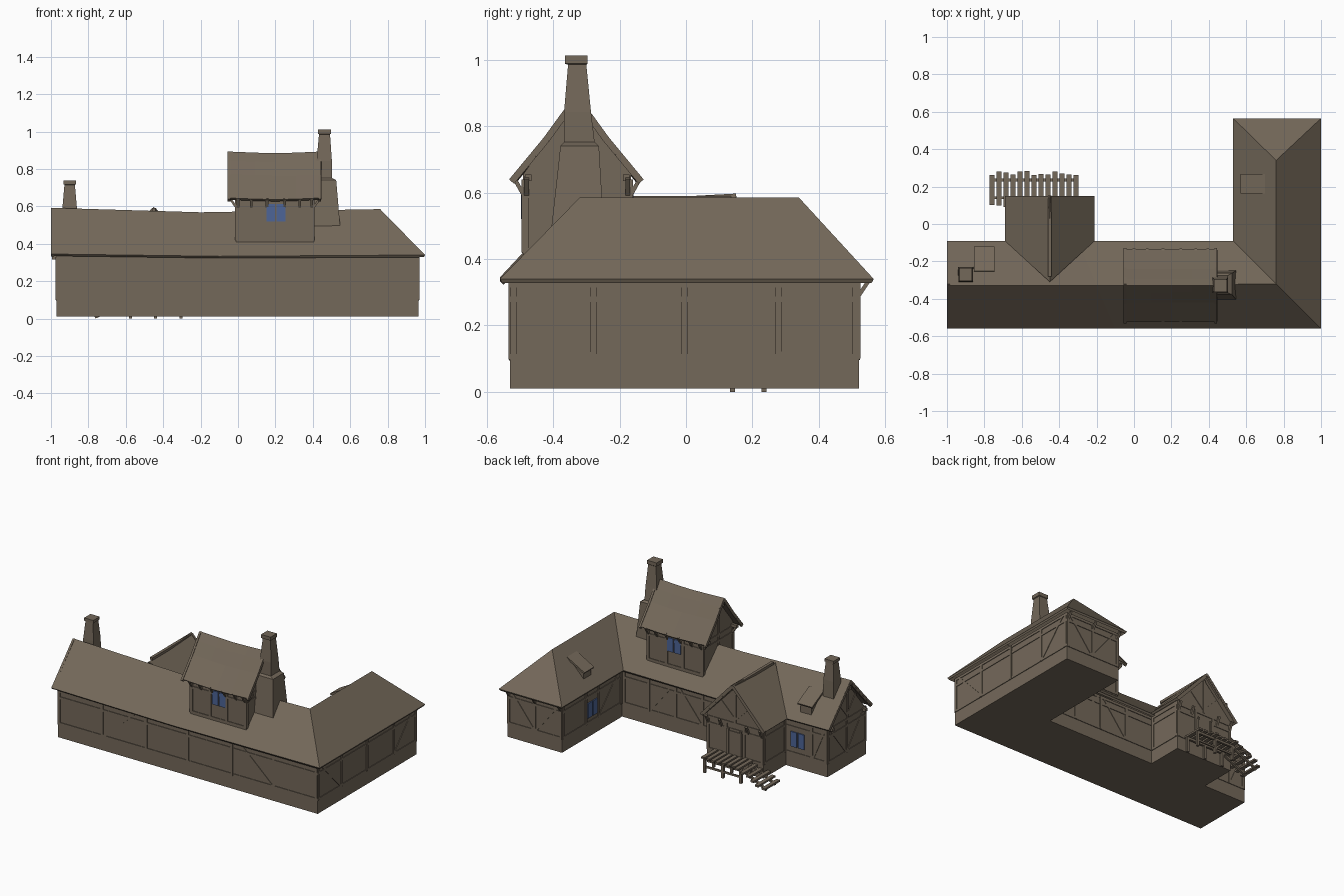
import bpy, bmesh, math, random
from mathutils import Vector, Matrix

if "Cube" in bpy.data.objects:
    bpy.data.objects.remove(bpy.data.objects["Cube"])

random.seed(4)

def material(name, rgb):
    m = bpy.data.materials.new(name)
    m.diffuse_color = (*rgb, 1)
    m.use_nodes = True
    m.node_tree.nodes["Principled BSDF"].inputs["Base Color"].default_value = m.diffuse_color
    return m

BROWN = material("weathered_brown", (0.175, 0.14, 0.102))
BLUE = material("window_blue", (0.075, 0.13, 0.31))

def finish(name, bm, mat=BROWN, closed=True):
    if closed:
        bmesh.ops.recalc_face_normals(bm, faces=bm.faces)
    me = bpy.data.meshes.new(name)
    bm.to_mesh(me)
    bm.free()
    me.materials.append(mat)
    ob = bpy.data.objects.new(name, me)
    bpy.context.collection.objects.link(ob)
    return ob

def add_box(bm, x0, x1, y0, y1, z0, z1):
    mat = Matrix.LocRotScale(((x0 + x1) / 2, (y0 + y1) / 2, (z0 + z1) / 2), None,
                             (x1 - x0, y1 - y0, z1 - z0))
    bmesh.ops.create_cube(bm, size=1, matrix=mat)

def add_beam(bm, p, q, width, depth, normal):
    """Bar from p to q; depth is measured along the given normal."""
    p, q, n = Vector(p), Vector(q), Vector(normal).normalized()
    d = (q - p).normalized()
    n = (n - d * n.dot(d)).normalized()
    rot = Matrix((d, n, d.cross(n))).transposed().to_4x4()
    size = Matrix.Diagonal(((q - p).length, depth, width, 1))
    bmesh.ops.create_cube(bm, size=1, matrix=Matrix.Translation((p + q) / 2) @ rot @ size)

def prism(name, pts, axis, a, b):
    """Extrude a 2D outline from a to b along axis 'x', 'y' or 'z'."""
    place = {'x': lambda u, v, t: (t, u, v), 'y': lambda u, v, t: (u, t, v),
             'z': lambda u, v, t: (u, v, t)}[axis]
    bm = bmesh.new()
    f = bm.faces.new([bm.verts.new(place(u, v, a)) for u, v in pts])
    ext = bmesh.ops.extrude_face_region(bm, geom=[f])
    move = Vector(place(0, 0, b - a))
    for v in ext["geom"]:
        if isinstance(v, bmesh.types.BMVert):
            v.co += move
    return finish(name, bm)

def sheet(name, verts, faces, thick=0.015):
    """Roof skin, faces turned upward and thickened downward."""
    bm = bmesh.new()
    vs = [bm.verts.new(v) for v in verts]
    for f in faces:
        face = bm.faces.new([vs[i] for i in f])
        face.normal_update()
        if face.normal.z < 0:
            face.normal_flip()
    ob = finish(name, bm, closed=False)
    s = ob.modifiers.new("thickness", "SOLIDIFY")
    s.thickness, s.offset = thick, -1
    return ob

def chimney(name, rings):
    """Stack of rectangles (x0, x1, y0, y1, z) joined into a tapered shaft."""
    bm = bmesh.new()
    loops = [[bm.verts.new(c) for c in ((a, c, z), (b, c, z), (b, d, z), (a, d, z))]
             for a, b, c, d, z in rings]
    for lo, hi in zip(loops, loops[1:]):
        for i in range(4):
            j = (i + 1) % 4
            bm.faces.new((lo[i], lo[j], hi[j], hi[i]))
    bm.faces.new(loops[0])
    bm.faces.new(loops[-1])
    return finish(name, bm)

# ---- walls
FLOOR, TOP = 0.01, 0.335
prism("l_shaped_walls", [(-.97, -.53), (.965, -.53), (.965, .52), (.56, .52), (.56, -.12), (-.97, -.12)],
      'z', FLOOR, TOP)
prism("left_gable_wall", [(-.53, .32), (-.12, .32), (-.33, .565)], 'x', -.97, -.9)
prism("entry_wing_walls", [(-.66, FLOOR), (-.24, FLOOR), (-.24, .345), (-.45, .565), (-.66, .345)],
      'y', -.2, .12)
prism("tower_walls", [(-.49, .41), (-.165, .41), (-.165, .655), (-.235, .755), (-.33, .87),
                      (-.42, .755), (-.49, .655)], 'x', -.01, .405)

# ---- main L-shaped roof with a slightly sagging ridge
V = [(-1, -.56, .345), (-.1, -.56, .333), (1, -.56, .34), (1, .565, .34), (.53, .565, .34),
     (.53, -.09, .34), (-.3, -.09, .335), (-1, -.09, .345),
     (-1, -.33, .592), (-.2, -.33, .568), (.76, -.32, .585), (.76, .34, .585)]
sheet("main_roof", V, [(0, 1, 9, 8), (1, 2, 10, 9), (2, 3, 11, 10), (3, 4, 11),
                       (4, 5, 10, 11), (5, 6, 9, 10), (6, 7, 8, 9)])

# ---- entry wing roof
sheet("entry_roof", [(-.69, .15, .34), (-.69, -.09, .34), (-.45, -.31, .572), (-.45, .15, .597),
                     (-.21, -.09, .34), (-.21, .15, .34)], [(0, 1, 2, 3), (3, 2, 4, 5)])

# ---- tower roof, flared profile, sagging in the middle
prof = [(-.525, .645), (-.42, .772), (-.367, .845), (-.33, .893),
        (-.293, .845), (-.24, .772), (-.135, .645)]
cols = [(-.055, 0), (.09, -.006), (.2, -.009), (.31, -.006), (.445, 0)]
n = len(prof)
sheet("tower_roof", [(x, y, z + s) for x, s in cols for y, z in prof],
      [(c * n + i, c * n + i + 1, (c + 1) * n + i + 1, (c + 1) * n + i)
       for c in range(len(cols) - 1) for i in range(n - 1)])

# ---- barge boards, ridge beam and purlins under the gables
bm = bmesh.new()
for s in (0, 1):
    add_beam(bm, [(-.992, -.55, .338), (-.992, -.1, .338)][s], (-.992, -.33, .58), .022, .014, (1, 0, 0))
    add_beam(bm, [(-.68, .143, .336), (-.22, .143, .336)][s], (-.45, .143, .585), .022, .014, (0, 1, 0))
    for x in (-.048, .438):
        for i in range(3):
            k = [i, i + 1] if s == 0 else [6 - i, 5 - i]
            p, q = prof[k[0]], prof[k[1]]
            add_beam(bm, (x, p[0], p[1] - .012), (x, q[0], q[1] - .012), .02, .014, (1, 0, 0))
add_box(bm, -.46, -.44, -.28, .152, .573, .59)
for y, z in ((-.5, .335), (-.15, .335), (-.33, .545)):
    add_box(bm, -.995, -.9, y - .01, y + .01, z - .02, z)
for y, z in ((-.475, .655), (-.18, .655), (-.33, .855)):
    add_box(bm, -.05, .44, y - .01, y + .01, z - .02, z)
finish("barge_boards", bm)

# ---- timber framing on the walls
frame = bmesh.new()

def timber_wall(a, b, normal, posts, z0=.1, z1=.33, braces=()):
    """Posts at fractions along a-b, three rails, and diagonal braces between fractions."""
    a, b = Vector(a).to_3d(), Vector(b).to_3d()
    at = lambda t, z: a.lerp(b, t) + Vector((0, 0, z))
    h = z1 - z0
    for z in (z0 + .006, z0 + h * .78, z1 - .008):
        add_beam(frame, at(0, z), at(1, z), .016, .008, normal)
    for t in posts:
        add_beam(frame, at(t, z0), at(t, z1), .018, .01, normal)
    for t0, t1 in braces:
        add_beam(frame, at(t0, z0), at(t1, z1), .014, .007, normal)

timber_wall((-.97, -.53), (.965, -.53), (0, -1, 0), (.005, .17, .34, .5, .67, .83, .995),
            braces=((.17, .3), (.83, .7)))
timber_wall((.965, -.53), (.965, .52), (1, 0, 0), (.01, .24, .5, .77, .99), braces=((.77, .97), (.24, .03)))
timber_wall((.965, .52), (.56, .52), (0, 1, 0), (.02, .5, .98), braces=((.5, .05), (.5, .95)))
timber_wall((.56, .52), (.56, -.12), (-1, 0, 0), (.02, .4, .6, .98), braces=((.6, .95),))
timber_wall((.56, -.12), (-.24, -.12), (0, 1, 0), (.02, .25, .5, .75), braces=((.25, .48), (.75, .52)))
timber_wall((-.66, -.12), (-.97, -.12), (0, 1, 0), (.97, .62), braces=((.64, .95),))
timber_wall((-.97, -.12), (-.97, -.53), (-1, 0, 0), (.02, .5, .98), braces=((.5, .05), (.5, .95)))
timber_wall((-.66, .12), (-.24, .12), (0, 1, 0), (.02, .34, .66, .98))
timber_wall((-.66, -.12), (-.66, .12), (-1, 0, 0), (.05, .95))
timber_wall((-.24, -.12), (-.24, .12), (1, 0, 0), (.05, .95))
for y, ny in ((-.49, -1), (-.165, 1)):
    timber_wall((-.01, y), (.405, y), (0, ny, 0), (.02, .35, .65, .98), .42, .64)
for x, nx in ((-.01, -1), (.405, 1)):
    timber_wall((x, -.49), (x, -.165), (nx, 0, 0), (.02, .5, .98), .42, .64)
    add_beam(frame, (x, -.33, .64), (x, -.33, .86), .018, .01, (1, 0, 0))
# gable triangles: king post and two struts
add_beam(frame, (-.45, .12, .33), (-.45, .12, .56), .018, .01, (0, 1, 0))
add_beam(frame, (-.97, -.33, .33), (-.97, -.33, .56), .018, .01, (1, 0, 0))
for s in (-1, 1):
    add_beam(frame, (-.45, .12, .35), (-.45 + s * .1, .12, .45), .014, .008, (0, 1, 0))
    add_beam(frame, (-.97, -.33, .35), (-.97, -.33 + s * .09, .46), .014, .008, (1, 0, 0))
finish("timber_frame", frame)

# ---- eave brackets
bm = bmesh.new()
for y, s in ((-.49, -1), (-.165, 1)):
    for x in (0, .07, .155, .25, .33, .395):
        add_beam(bm, (x, y, .595), (x, y + s * .028, .645), .012, .014, (1, 0, 0))
for y in (-.48, -.175):
    for x, s in ((-.01, -1), (.405, 1)):
        add_beam(bm, (x, y, .595), (x + s * .035, y, .645), .012, .014, (0, 1, 0))
for x in (.57, .76, .955):
    add_beam(bm, (x, .52, .29), (x, .548, .332), .012, .014, (1, 0, 0))
for x in (-.65, -.55, -.35, -.25):
    add_beam(bm, (x, .12, .28), (x, .145, .335), .012, .014, (1, 0, 0))
finish("eave_brackets", bm)

# ---- chimneys
chimney("large_chimney", [(.40, .55, -.41, -.245, .45), (.405, .525, -.378, -.262, .74),
                          (.412, .502, -.367, -.275, .752), (.42, .502, -.367, -.286, .843),
                          (.433, .492, -.355, -.30, .985), (.427, .498, -.364, -.297, .988),
                          (.427, .498, -.364, -.297, 1.012)])
ring = lambda r, z: (-.9 - r, -.9 + r, -.27 - r, -.27 + r, z)
chimney("small_chimney", [ring(.041, .48), (ring(.038, .6)), ring(.028, .715), ring(.034, .718), ring(.034, .737)])

# ---- small shed dormers
prism("left_dormer_walls", [(-.26, .45), (-.135, .36), (-.135, .44), (-.26, .5)], 'x', -.84, -.76)
sheet("left_dormer_roof", [(-.855, -.25, .517), (-.745, -.25, .517), (-.745, -.12, .45), (-.855, -.12, .45)],
      [(0, 1, 2, 3)], .012)
prism("right_dormer_walls", [(.71, .45), (.585, .36), (.585, .44), (.71, .5)], 'y', .175, .255)
sheet("right_dormer_roof", [(.70, .163, .522), (.70, .267, .522), (.57, .267, .45), (.57, .163, .45)],
      [(0, 1, 2, 3)], .012)

# ---- two-pane windows
bm = bmesh.new()
for s in (-.027, .027):
    for y in (-.493, -.162):
        add_box(bm, .203 + s - .023, .203 + s + .023, y - .004, y + .004, .52, .612)
    add_box(bm, -.75 + s - .023, -.75 + s + .023, -.12, -.113, .15, .25)
    add_box(bm, .553, .56, .2 + s - .023, .2 + s + .023, .14, .24)
finish("window_panes", bm, BLUE)

# ---- entry door
bm = bmesh.new()
add_box(bm, -.49, -.41, .115, .126, .11, .27)
for x in (-.497, -.403):
    add_box(bm, x - .007, x + .007, .115, .132, .1, .285)
finish("entry_door", bm)

# ---- plank deck with steps descending to the left
bm = bmesh.new()
for i in range(13):
    x = -.31 - i * .0375
    z = .115 if i < 8 else .115 - (i - 7) * .018
    y0 = (.12 if i < 10 else .095) + random.uniform(-.01, .01)
    add_box(bm, x - .013, x + .013, y0, .275 + random.uniform(-.015, .01), z - .012, z)
for y in (.14, .235):
    add_box(bm, -.59, -.3, y - .007, y + .007, .088, .103)
    add_beam(bm, (-.585, y, .092), (-.765, y, .006), .014, .014, (0, 1, 0))
    for x in (-.305, -.44, -.575):
        add_box(bm, x - .008, x + .008, y - .008, y + .008, 0, .1)
add_box(bm, -.58, -.305, .23, .24, .035, .047)
finish("plank_deck", bm)
